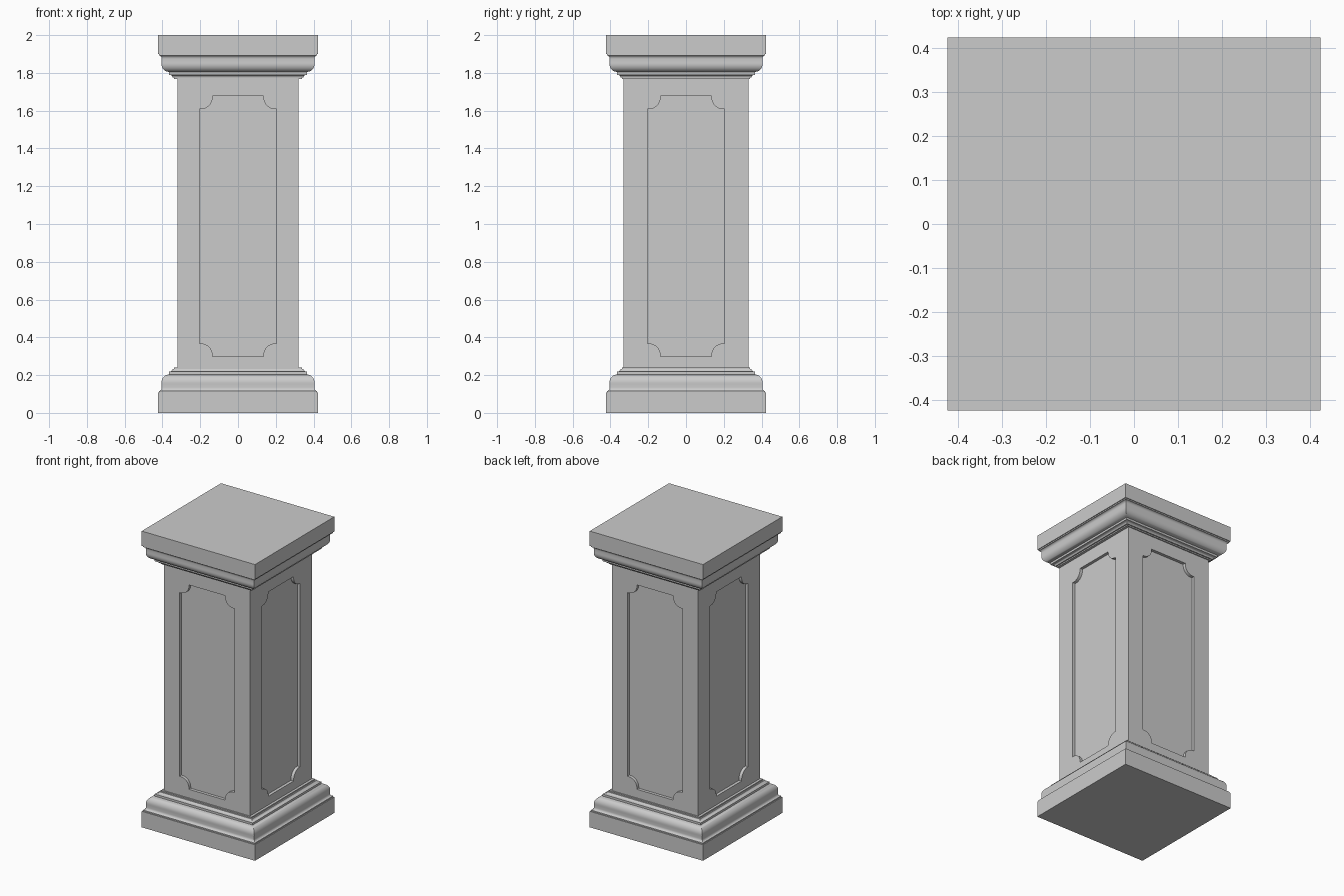
import bpy, bmesh
from math import sin, cos, pi, radians
from mathutils import Matrix, Vector

if "Cube" in bpy.data.objects:
    bpy.data.objects.remove(bpy.data.objects["Cube"])


def finish(name, bm):
    bmesh.ops.recalc_face_normals(bm, faces=bm.faces)
    me = bpy.data.meshes.new(name)
    bm.to_mesh(me)
    bm.free()
    ob = bpy.data.objects.new(name, me)
    bpy.context.collection.objects.link(ob)
    return ob


def activate(ob):
    bpy.ops.object.select_all(action='DESELECT')
    ob.select_set(True)
    bpy.context.view_layer.objects.active = ob


def box(name, hx, hy, z0, z1):
    bm = bmesh.new()
    bmesh.ops.create_cube(bm, size=1, matrix=Matrix.Translation((0, 0, (z0 + z1) / 2))
                          @ Matrix.Diagonal((2 * hx, 2 * hy, z1 - z0, 1)))
    return finish(name, bm)


def square_loft(name, profile):
    """Mitred square moulding from (half width, z) points."""
    bm = bmesh.new()
    rings = [[bm.verts.new((sx * r, sy * r, z)) for sx, sy in ((-1, -1), (1, -1), (1, 1), (-1, 1))]
             for r, z in profile]
    for a, b in zip(rings, rings[1:]):
        for i in range(4):
            j = (i + 1) % 4
            bm.faces.new((a[i], a[j], b[j], b[i]))
    bm.faces.new(rings[0])
    bm.faces.new(rings[-1])
    ob = finish(name, bm)
    activate(ob)
    bpy.ops.object.shade_smooth_by_angle(angle=radians(35))
    return ob


def arc(cx, cz, rx, rz, a0, a1, n=8):
    return [(cx + rx * cos(radians(a0 + (a1 - a0) * i / n)),
             cz + rz * sin(radians(a0 + (a1 - a0) * i / n))) for i in range(n + 1)]


# Plinth and top slab
box("plinth", 0.423, 0.423, 0, 0.108)
box("top_slab", 0.423, 0.423, 1.9, 2)

# Moulding profile: flare, rounded belly, hollow, stepped fillets (z above the plinth)
profile = ([(0.418, 0)] + arc(0.418, 0.026, 0.014, 0.018, 270, 180, 6)
           + arc(0.367, 0.052, 0.038, 0.042, -10, 80)
           + [(0.366, 0.096), (0.366, 0.108)]
           + arc(0.366, 0.124, 0.02, 0.014, 270, 180, 5)
           + [(0.338, 0.124), (0.338, 0.132)])
square_loft("base_moulding", [(r, 0.108 + z) for r, z in profile])
square_loft("capital_moulding", [(r, 1.9 - z) for r, z in profile])

# Shaft
HX, HY, DEPTH = 0.321, 0.331, 0.02
shaft = box("shaft", HX, HY, 0.23, 1.78)

# Panel outline with scooped corners
ZC, W, H, S = 0.988, 0.205, 0.69, 0.008
corner = [(W, H - 0.07)] + arc(W - S, H - S, 0.062, 0.062, 270, 180) + [(W - 0.07, H)]
outline = []
for sx, sz in ((1, 1), (-1, 1), (-1, -1), (1, -1)):
    pts = [(sx * x, sz * z) for x, z in corner]
    outline += pts if sx * sz > 0 else pts[::-1]

# Sink a panel into each side of the shaft
bm = bmesh.new()
for k in range(4):
    d = HY if k % 2 == 0 else HX
    rot = Matrix.Rotation(k * pi / 2, 3, 'Z')
    inner, outer = ([bm.verts.new(rot @ Vector((x, -y, ZC + z))) for x, z in outline]
                    for y in (d - DEPTH, d + 0.05))
    bm.faces.new(inner)
    bm.faces.new(outer)
    for i in range(len(inner)):
        j = (i + 1) % len(inner)
        bm.faces.new((inner[i], inner[j], outer[j], outer[i]))
cutter = finish("panel_cutter", bm)
cutter.hide_render = True
mod = shaft.modifiers.new("panels", 'BOOLEAN')
mod.operation = 'DIFFERENCE'
mod.solver = 'EXACT'
mod.object = cutter
activate(shaft)
bpy.ops.object.modifier_apply(modifier=mod.name)
bpy.data.objects.remove(cutter)
bpy.ops.object.shade_smooth_by_angle(angle=radians(30))
